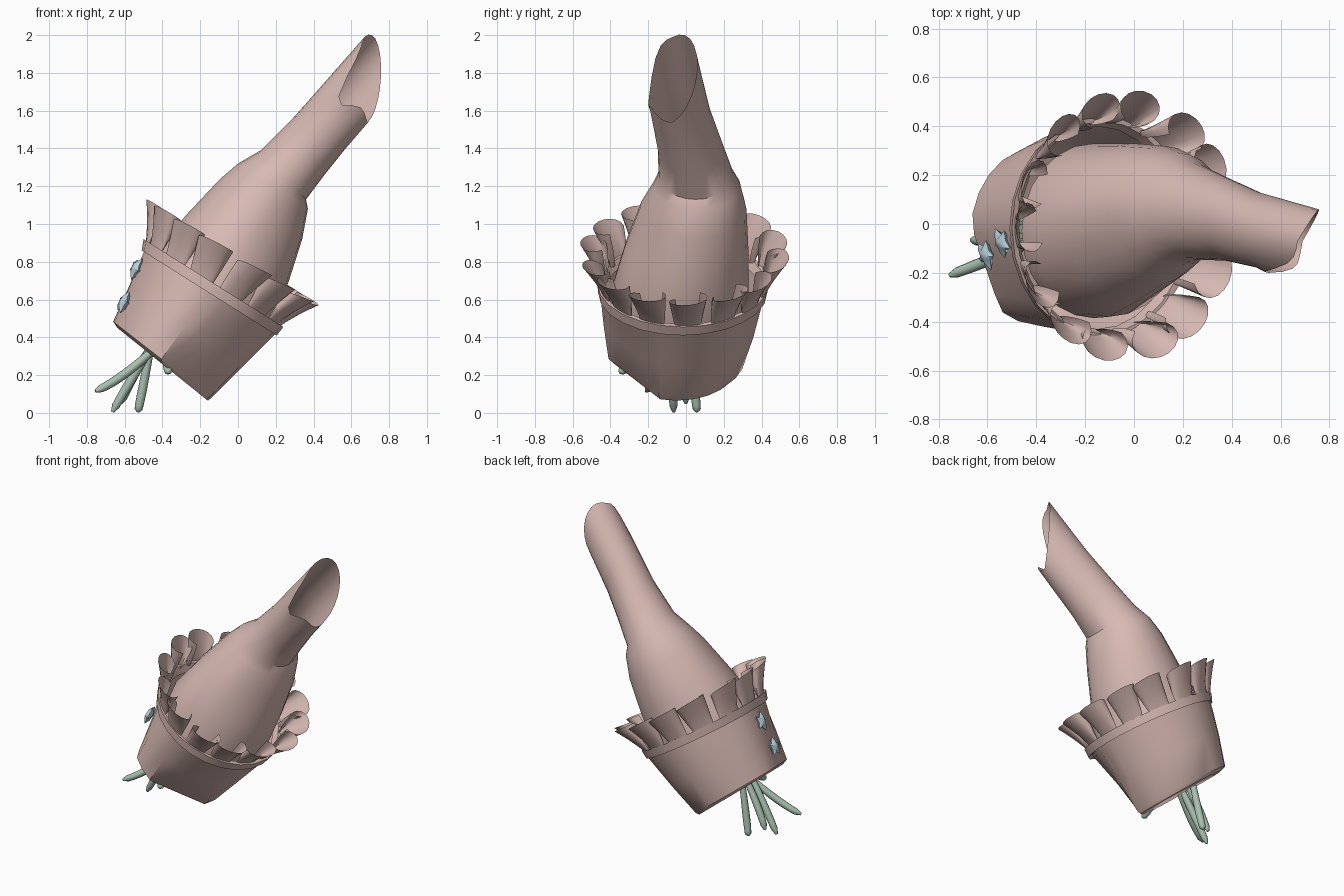
import bpy, bmesh, math
from mathutils import Vector

if "Cube" in bpy.data.objects:
    bpy.data.objects.remove(bpy.data.objects["Cube"])


def material(name, rgb):
    m = bpy.data.materials.new(name)
    m.use_nodes = True
    m.diffuse_color = (*rgb, 1)
    m.node_tree.nodes["Principled BSDF"].inputs["Base Color"].default_value = (*rgb, 1)
    return m


PINK = material("dusty pink", (0.68, 0.485, 0.45))
GREEN = material("sage green", (0.40, 0.53, 0.44))
BLUE = material("pale blue", (0.52, 0.68, 0.75))


def finish(bm, name, mat, angle=35):
    bmesh.ops.recalc_face_normals(bm, faces=bm.faces)
    me = bpy.data.meshes.new(name)
    bm.to_mesh(me)
    bm.free()
    ob = bpy.data.objects.new(name, me)
    bpy.context.collection.objects.link(ob)
    me.materials.append(mat)
    bpy.ops.object.select_all(action="DESELECT")
    ob.select_set(True)
    bpy.context.view_layer.objects.active = ob
    bpy.ops.object.shade_smooth_by_angle(angle=math.radians(angle))
    return ob


def ring(lx, lz, rx, rz, ylo, yhi, flat=0, n=24):
    """Tilted ellipse from its left and right ends and depth range; flat straightens the front corners."""
    mid = Vector(((lx + rx) / 2, (ylo + yhi) / 2, (lz + rz) / 2))
    half = Vector(((rx - lx) / 2, 0, (rz - lz) / 2))
    depth = Vector((0, (yhi - ylo) / 2, 0))

    def at(turn):
        return mid + half * math.cos(math.tau * turn) + depth * math.sin(math.tau * turn)

    points = []
    for i in range(n):
        p = at(i / n)
        for a, b in ((0.48, 0.66), (0.75, 0.958)):
            if a < i / n < b:
                p = p.lerp(at(a).lerp(at(b), (i / n - a) / (b - a)), flat)
        points.append(p)
    return points


def add_grid(bm, rows, closed):
    rows = [[bm.verts.new(p) for p in row] for row in rows]
    n = len(rows[0])
    for a, b in zip(rows, rows[1:]):
        for i in range(n if closed else n - 1):
            j = (i + 1) % n
            bm.faces.new((a[i], a[j], b[j], b[i]))
    return rows


def loft(name, rows, mat, cap_start=False, cap_end=False, angle=35):
    bm = bmesh.new()
    v = add_grid(bm, rows, True)
    if cap_start:
        bm.faces.new(v[0])
    if cap_end:
        bm.faces.new(v[-1])
    return finish(bm, name, mat, angle)


# Tilted bucket-shaped pouch with a closed base
loft("pouch", [
    ring(-0.645, 0.455, -0.16, 0.065, -0.38, 0.28, 1),
    ring(-0.67, 0.49, -0.14, 0.08, -0.41, 0.31, 1),
    ring(-0.59, 0.67, 0.02, 0.24, -0.435, 0.37, 0.7),
    ring(-0.50, 0.86, 0.20, 0.42, -0.455, 0.42, 0.2),
], PINK, cap_start=True)

# Raised band round the mouth
loft("rim_band", [
    ring(-0.49, 0.85, 0.19, 0.425, -0.45, 0.415),
    ring(-0.51, 0.86, 0.205, 0.41, -0.465, 0.43),
    ring(-0.50, 0.92, 0.24, 0.455, -0.47, 0.44),
    ring(-0.48, 0.905, 0.215, 0.47, -0.45, 0.42),
    ring(-0.47, 0.85, 0.17, 0.44, -0.43, 0.40),
], PINK)

# Swelling body that narrows into a hollow neck
body = [
    ring(-0.46, 0.77, 0.13, 0.40, -0.385, 0.33),
    ring(-0.41, 0.88, 0.20, 0.52, -0.38, 0.33),
    ring(-0.28, 1.05, 0.27, 0.70, -0.325, 0.33, 0.3),
    ring(-0.10, 1.24, 0.34, 0.92, -0.245, 0.32, 0.3),
    ring(0.00, 1.32, 0.37, 1.08, -0.175, 0.29),
    ring(0.12, 1.39, 0.36, 1.13, -0.145, 0.25),
    ring(0.30, 1.57, 0.45, 1.25, -0.15, 0.19),
    ring(0.45, 1.74, 0.57, 1.40, -0.18, 0.13),
]
mouth = ring(0.67, 1.99, 0.69, 1.54, -0.20, 0.06)
along = Vector((0.7, 0, 0.72))
for i, p in enumerate(mouth):
    t = math.tau * i / len(mouth)
    s = math.sin(t)
    notch = math.exp(-((t - math.tau * 0.72) / 0.5) ** 2)
    p += along * (0.11 * s if s > 0 else 0.03 * s - 0.18 * notch)
loft("body_and_neck", body + [mouth], PINK)

# Ruffle of flared, curled petals following the rim
RIM_X = Vector((0.853, 0, -0.522))
RIM_Y = Vector((0, 1, 0))
RIM_Z = Vector((0.522, 0, 0.853))
RIM_MID = Vector((-0.135, -0.01, 0.675))
COUNT = 14
bm = bmesh.new()
for k in range(COUNT):
    t = math.tau * (k + 0.1) / COUNT
    base = RIM_MID + RIM_X * (0.405 * math.cos(t)) + RIM_Y * (0.43 * math.sin(t))
    out = RIM_X * math.cos(t) + RIM_Y * math.sin(t)
    side = RIM_Y * math.cos(t) - RIM_X * math.sin(t)
    lean = 0.02 * math.sin(k * 2.4)
    rows = []
    for v in (0, 0.2, 0.5, 0.8, 1):
        row = []
        for i in range(13):
            u = i / 6 - 1
            phi = math.radians(140) * u
            width = 0.07 + 0.032 * v
            bulge = 0.012 + 0.06 * v
            row.append(base + side * (width * math.sin(phi) + lean * v)
                       + out * (0.058 * v ** 1.4 + bulge * math.cos(phi))
                       + RIM_Z * (v * (0.205 - 0.02 * u * u + 0.02 * u)))
        rows.append(row)
    add_grid(bm, rows, False)
finish(bm, "ruffle", PINK, 50)


# Drooping tendrils below the pouch
def tendril(name, start, bend, tip, r=0.024):
    a, b, c = Vector(start), Vector(bend), Vector(tip)
    rows, steps = [], 9
    for i in range(steps + 1):
        s = i / steps
        p = a * (1 - s) ** 2 + b * 2 * s * (1 - s) + c * s * s
        d = ((b - a) * (1 - s) + (c - b) * s).normalized()
        e = d.cross(RIM_Y).normalized()
        f = d.cross(e)
        q = r * (0.35 if i == steps else 0.8 + 0.2 * math.sin(math.pi * s))
        rows.append([p + (e * math.cos(g) + f * math.sin(g)) * q
                     for g in (math.tau * j / 8 for j in range(8))])
    loft(name, rows, GREEN, True, True, 50)


tendril("tendril_outer", (-0.43, -0.08, 0.35), (-0.62, -0.16, 0.17), (-0.755, -0.21, 0.115))
tendril("tendril_front", (-0.45, -0.08, 0.36), (-0.59, -0.07, 0.14), (-0.665, -0.065, 0.005))
tendril("tendril_middle", (-0.46, -0.02, 0.35), (-0.57, -0.01, 0.18), (-0.62, 0.0, 0.05))
tendril("tendril_back", (-0.46, 0.03, 0.36), (-0.52, 0.05, 0.05), (-0.53, 0.06, 0.005))
tendril("tendril_stub", (-0.38, -0.25, 0.29), (-0.37, -0.30, 0.24), (-0.37, -0.355, 0.215))


# Puffy five-pointed studs on the pouch side
def star(name, centre, twist):
    n = Vector((-0.87, -0.25, 0.42)).normalized()
    e = n.cross(RIM_Y).normalized()
    f = n.cross(e)
    layers = []
    for scale, height in ((0.5, -0.02), (1, 0), (0.5, 0.02)):
        layer = []
        for i in range(10):
            g = math.tau * i / 10 + twist
            rad = scale * (0.036 if i % 2 else 0.068)
            layer.append(Vector(centre) + (e * math.cos(g) + f * math.sin(g)) * rad + n * height)
        layers.append(layer)
    loft(name, layers, BLUE, True, True, 60)


star("upper_star", (-0.54, -0.075, 0.765), 0.2)
star("lower_star", (-0.605, -0.125, 0.585), 0.5)
